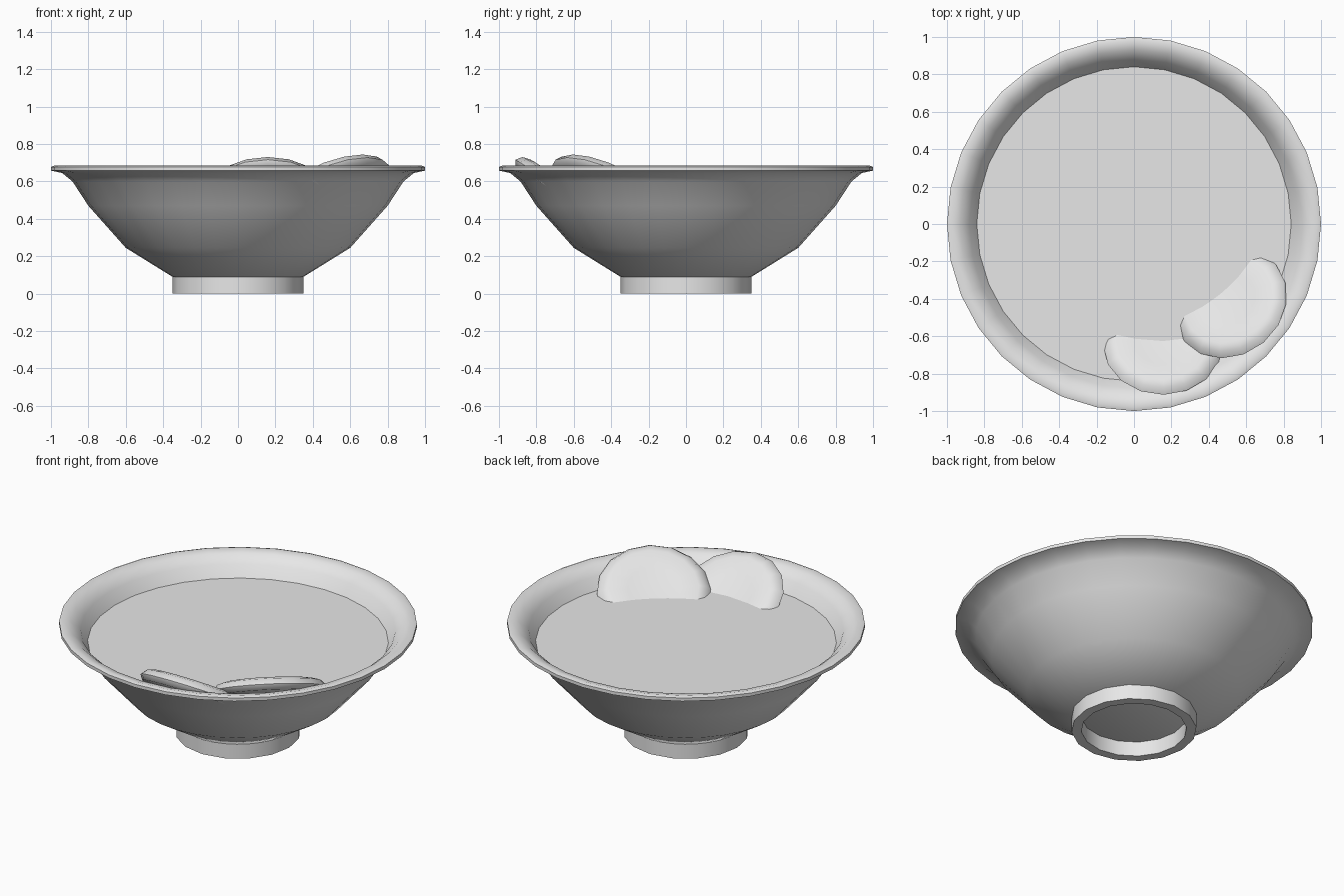
import bpy, bmesh, math
from mathutils import Matrix

cube = bpy.data.objects.get("Cube")
if cube:
    bpy.data.objects.remove(cube, do_unlink=True)

grey = bpy.data.materials.new("plain grey")
grey.use_nodes = True
grey.diffuse_color = (0.8, 0.8, 0.8, 1)
grey.node_tree.nodes["Principled BSDF"].inputs["Base Color"].default_value = (0.8, 0.8, 0.8, 1)


def lathe(name, profile, sides, smooth_angle=40, matrix=None):
    """Spin a radius/height profile around z and shade it smooth."""
    bm = bmesh.new()
    verts = [bm.verts.new((r, 0, z)) for r, z in profile]
    edges = [bm.edges.new(pair) for pair in zip(verts, verts[1:])]
    bmesh.ops.spin(bm, geom=verts + edges, cent=(0, 0, 0), axis=(0, 0, 1),
                   angle=math.tau, steps=sides, use_merge=True)
    bmesh.ops.remove_doubles(bm, verts=bm.verts, dist=0.0005)
    bmesh.ops.recalc_face_normals(bm, faces=bm.faces)
    if matrix:
        bm.transform(matrix)
    mesh = bpy.data.meshes.new(name)
    bm.to_mesh(mesh)
    bm.free()
    mesh.materials.append(grey)
    obj = bpy.data.objects.new(name, mesh)
    bpy.context.collection.objects.link(obj)
    bpy.ops.object.select_all(action="DESELECT")
    bpy.context.view_layer.objects.active = obj
    obj.select_set(True)
    bpy.ops.object.shade_smooth_by_angle(angle=math.radians(smooth_angle))
    return obj


# Bowl: outside wall, flared lip, then inside wall
bowl_profile = [
    (0, 0.09), (0.35, 0.09), (0.6, 0.245), (0.8, 0.47), (0.885, 0.6),
    (0.94, 0.645), (1, 0.658), (1, 0.678), (0.98, 0.685), (0.93, 0.672),
    (0.88, 0.63), (0.845, 0.565), (0.77, 0.48), (0.57, 0.27), (0.32, 0.13), (0, 0.12),
]
lathe("bowl", bowl_profile, 32, 50)

# Foot ring under the bowl
foot_profile = [(0.35, 0.1), (0.35, 0), (0.295, 0), (0.295, 0.1), (0.35, 0.1)]
lathe("foot_ring", foot_profile, 16)

# Broth filling the bowl
lathe("broth", [(0, 0.56), (0.845, 0.56)], 32)
broth = bpy.data.objects["broth"]
if broth.data.polygons[0].normal.z < 0:
    broth.data.flip_normals()

# Two dished slices leaning on the lip, half sunk in the broth
slice_profile = [(0, -0.02), (0.15, -0.012), (0.25, 0), (0.295, -0.012),
                 (0.32, -0.045), (0.3, -0.075), (0, -0.09)]
for name, place, tilt, heading in [
    ("front_slice", (0.155, -0.62, 0.58), 33, -89),
    ("side_slice", (0.5, -0.405, 0.607), 30, -50),
]:
    lean = (Matrix.Translation(place) @ Matrix.Rotation(math.radians(heading), 4, "Z")
            @ Matrix.Rotation(math.radians(-tilt), 4, "Y"))
    lathe(name, slice_profile, 16, 60, lean)
